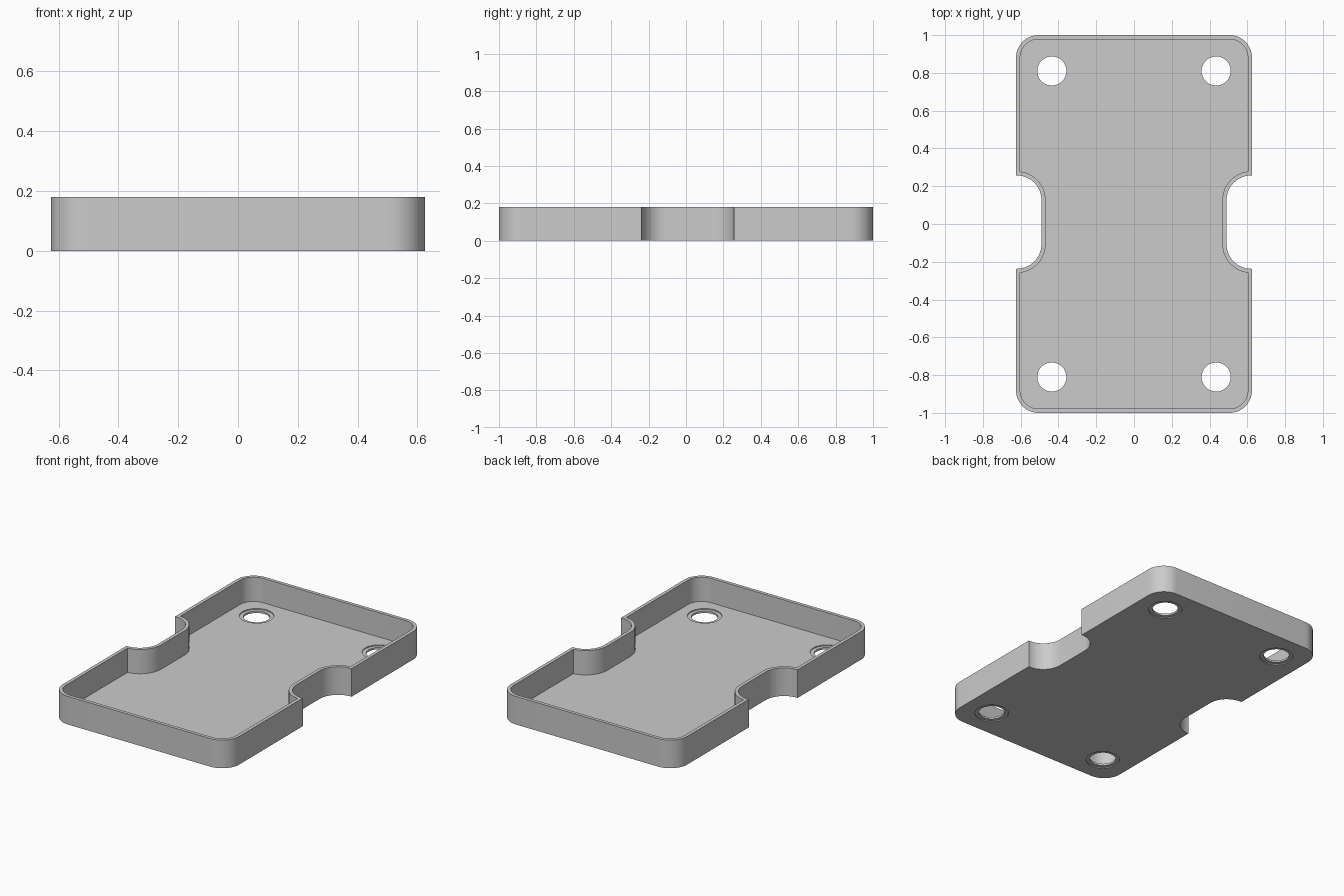
import bpy, bmesh
from math import sin, cos, pi, asin, radians

if "Cube" in bpy.data.objects:
    bpy.data.objects.remove(bpy.data.objects["Cube"], do_unlink=True)

HALF_W, HALF_L, HEIGHT = 0.625, 1.0, 0.18
WALL, FLOOR, CORNER = 0.022, 0.024, 0.12
NOTCH_X, NOTCH_Y, NOTCH_HALF, NOTCH_R = 0.49, 0.01, 0.247, 0.13
HOLE_X, HOLE_Y, HOLE_R, RECESS_R, RECESS = 0.435, 0.81, 0.077, 0.1, 0.006

grey = bpy.data.materials.new("plain grey")
grey.use_nodes = True
colour = (0.6, 0.6, 0.6, 1)
grey.diffuse_color = colour
grey.node_tree.nodes["Principled BSDF"].inputs["Base Color"].default_value = colour


def arc(cx, cy, r, start, end, steps=14):
    angles = [start + (end - start) * i / steps for i in range(steps + 1)]
    return [(cx + r * cos(a), cy + r * sin(a)) for a in angles]


def outline(inset):
    """Rounded rectangle with a round-cornered notch in each long side."""
    side = HALF_W - inset
    cx, r = NOTCH_X + NOTCH_R, NOTCH_R + inset
    reach = NOTCH_HALF - NOTCH_R
    low, high = NOTCH_Y - reach, NOTCH_Y + reach
    trim = asin(max(0, cx - side) / r)
    kx, ky = HALF_W - CORNER, HALF_L - CORNER
    half = arc(kx, -ky, CORNER - inset, -pi / 2, 0)
    if side > cx:
        half.append((side, low - r))
    half += arc(cx, low, r, 1.5 * pi - trim, pi)
    half += arc(cx, high, r, pi, pi / 2 + trim)
    if side > cx:
        half.append((side, high + r))
    half += arc(kx, ky, CORNER - inset, 0, pi / 2)
    return half + [(-x, y) for x, y in reversed(half)]


def prism(name, points, z0, z1):
    """Closed solid with the given outline between two heights."""
    bm = bmesh.new()
    base = bm.faces.new([bm.verts.new((x, y, z0)) for x, y in points])
    top = bmesh.ops.extrude_face_region(bm, geom=[base])["geom"]
    for v in top:
        if isinstance(v, bmesh.types.BMVert):
            v.co.z = z1
    bmesh.ops.recalc_face_normals(bm, faces=bm.faces)
    mesh = bpy.data.meshes.new(name)
    bm.to_mesh(mesh)
    bm.free()
    mesh.materials.append(grey)
    obj = bpy.data.objects.new(name, mesh)
    bpy.context.collection.objects.link(obj)
    return obj


def cut(target, cutter):
    """Subtract the cutter and discard it."""
    cutter.hide_render = True
    mod = target.modifiers.new("cut", "BOOLEAN")
    mod.operation, mod.solver, mod.object = "DIFFERENCE", "EXACT", cutter
    bpy.context.view_layer.objects.active = target
    bpy.ops.object.modifier_apply(modifier=mod.name)
    bpy.data.objects.remove(cutter, do_unlink=True)


# Tray body, hollowed from above
tray = prism("tray", outline(0), 0, HEIGHT)
cut(tray, prism("hollow", outline(WALL), FLOOR, HEIGHT + 0.1))

# Corner holes with a shallow recess on both faces of the floor
for sx in (-1, 1):
    for sy in (-1, 1):
        for r, z0, z1 in ((RECESS_R, -0.1, RECESS),
                          (RECESS_R, FLOOR - RECESS, 0.1),
                          (HOLE_R, -0.1, 0.1)):
            ring = arc(sx * HOLE_X, sy * HOLE_Y, r, 0, 2 * pi, 48)[:-1]
            cut(tray, prism("hole_cutter", ring, z0, z1))

# Smooth curved walls, crisp edges
bpy.ops.object.select_all(action="DESELECT")
tray.select_set(True)
bpy.context.view_layer.objects.active = tray
bpy.ops.object.shade_smooth_by_angle(angle=radians(30))
